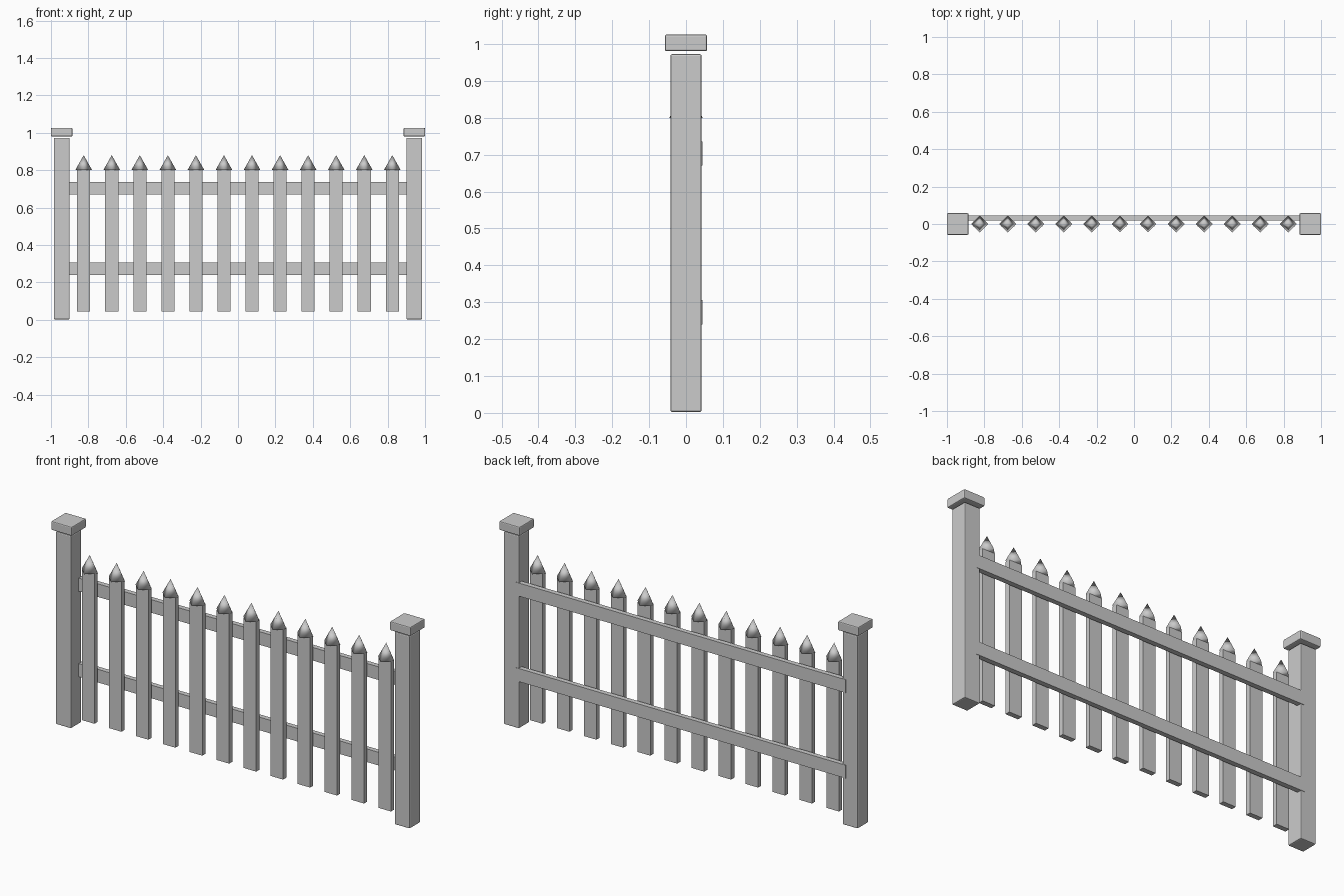
import bpy
from math import pi

if "Cube" in bpy.data.objects:
    bpy.data.objects.remove(bpy.data.objects["Cube"])


def box(name, size, loc, bevel=0.0):
    bpy.ops.mesh.primitive_cube_add(size=1, location=loc)
    ob = bpy.context.object
    ob.name = name
    ob.scale = size
    bpy.ops.object.transform_apply(location=False, rotation=False, scale=True)
    if bevel:
        mod = ob.modifiers.new("soft_edges", 'BEVEL')
        mod.width = bevel
        mod.segments = 2
    return ob


# end posts with overhanging caps
for side, sx in (("left", -1), ("right", 1)):
    x = sx * 0.9425
    box(f"{side}_post", (0.085, 0.085, 0.97), (x, 0, 0.4875), 0.005)
    box(f"{side}_post_cap", (0.115, 0.115, 0.045), (x, 0, 1.003), 0.005)

# horizontal rails behind the pickets
for name, z in (("lower_rail", 0.273), ("upper_rail", 0.703)):
    box(name, (1.84, 0.025, 0.066), (0, 0.032, z))

# pickets with four-sided smooth-shaded points
for i in range(12):
    x = -0.825 + 0.15 * i
    box(f"picket_{i + 1}", (0.07, 0.025, 0.755), (x, 0, 0.4225))
    bpy.ops.mesh.primitive_cone_add(vertices=4, radius1=0.045, radius2=0,
                                    depth=0.08, location=(x, 0, 0.84))
    tip = bpy.context.object
    tip.name = f"picket_point_{i + 1}"
    bpy.ops.object.shade_smooth()
